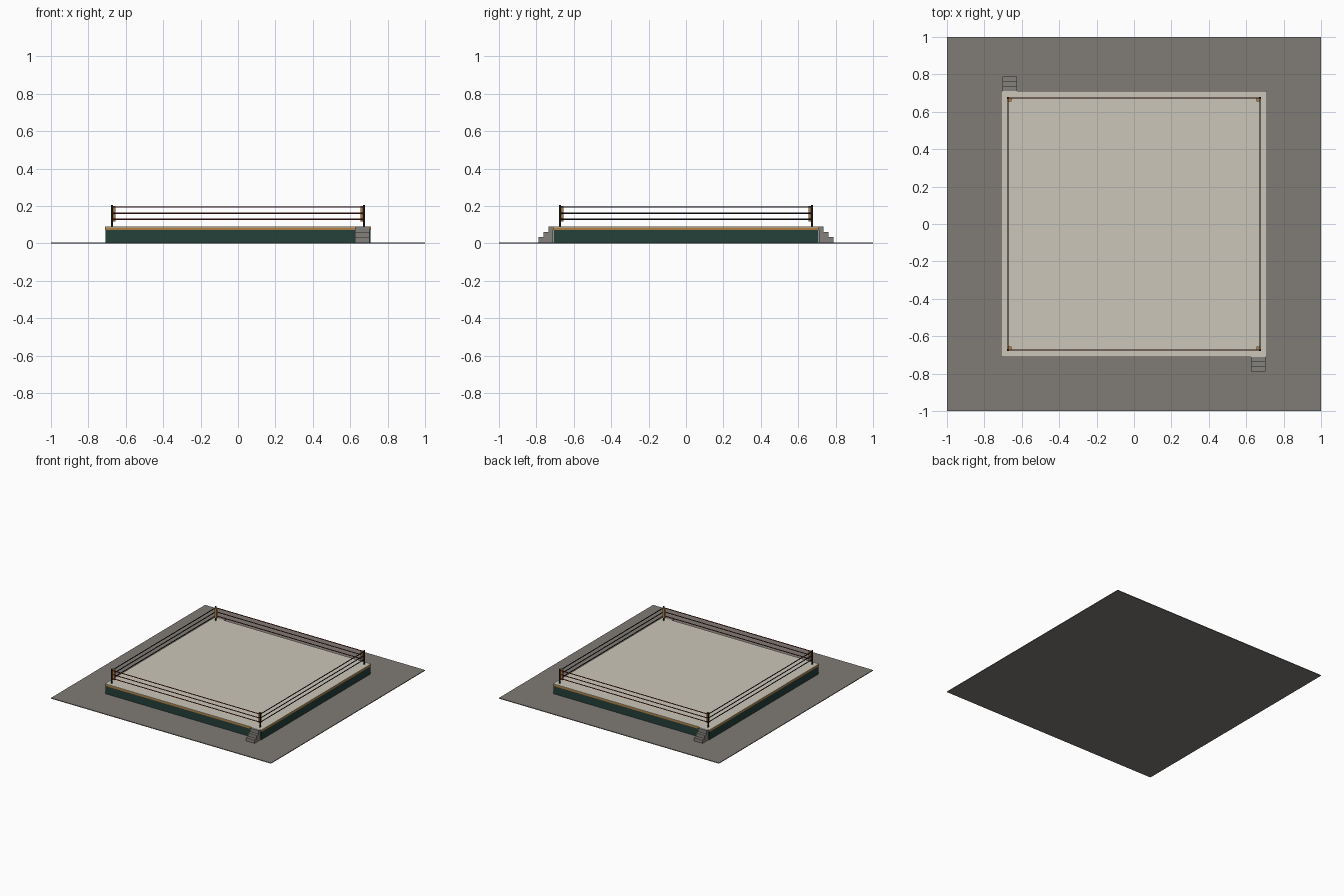
import bpy, math
from mathutils import Vector

if "Cube" in bpy.data.objects:
    bpy.data.objects.remove(bpy.data.objects["Cube"])


def material(name, rgb):
    m = bpy.data.materials.new(name)
    m.diffuse_color = (*rgb, 1)
    m.use_nodes = True
    m.node_tree.nodes["Principled BSDF"].inputs["Base Color"].default_value = m.diffuse_color
    return m


FLOOR = material("floor grey", (0.215, 0.198, 0.18))
STEP = material("step grey", (0.23, 0.22, 0.2))
CANVAS = material("canvas beige", (0.6, 0.565, 0.48))
SKIRT = material("skirt dark green", (0.018, 0.05, 0.042))
TRIM = material("trim ochre", (0.45, 0.22, 0.06))
BLACK = material("post black", (0.012, 0.012, 0.014))
RED = material("rope dark red", (0.2, 0.02, 0.018))


def box(name, lo, hi, mat):
    lo, hi = Vector(lo), Vector(hi)
    bpy.ops.mesh.primitive_cube_add(size=1, location=(lo + hi) / 2)
    o = bpy.context.object
    o.name = name
    o.scale = hi - lo
    o.data.materials.append(mat)
    return o


def rod(name, a, b, r, mat, sides=8):
    a, b = Vector(a), Vector(b)
    d = b - a
    bpy.ops.mesh.primitive_cylinder_add(vertices=sides, radius=r, depth=d.length,
                                        location=(a + b) / 2)
    o = bpy.context.object
    o.name = name
    o.rotation_euler = d.to_track_quat('Z', 'Y').to_euler()
    o.data.materials.append(mat)
    bpy.ops.object.shade_smooth_by_angle(angle=math.radians(50))
    return o


# Floor slab and layered platform
box("floor", (-1, -1, 0), (1, 1, 0.006), FLOOR)
box("platform_skirt", (-0.708, -0.708, 0.006), (0.708, 0.708, 0.072), SKIRT)
box("platform_trim", (-0.712, -0.712, 0.072), (0.712, 0.712, 0.086), TRIM)
box("canvas", (-0.712, -0.712, 0.086), (0.712, 0.712, 0.09), CANVAS)

# Three-step stairs at two opposite corners
for s, side in ((1, "front"), (-1, "back")):
    for i in range(3):
        xs = sorted((s * 0.625, s * 0.702))
        ys = sorted((-s * 0.712, -s * (0.788 - i * 0.0265)))
        z0 = 0.006 + i * 0.028
        box(f"{side}_step_{i + 1}", (xs[0], ys[0], z0), (xs[1], ys[1], z0 + 0.028), STEP)

# Corner posts with pads on their inner side
P = 0.674
for sx in (-1, 1):
    for sy in (-1, 1):
        rod("corner_post", (sx * P, sy * P, 0.09), (sx * P, sy * P, 0.206), 0.006, BLACK, 12)
        xs, ys = sorted((sx * 0.654, sx * 0.671)), sorted((sy * 0.654, sy * 0.671))
        box("corner_pad", (xs[0], ys[0], 0.117), (xs[1], ys[1], 0.2), TRIM)

# Three ropes per side
for z in (0.129, 0.162, 0.195):
    for s in (-1, 1):
        rod("rope_across", (-P, s * P, z), (P, s * P, z), 0.0035, RED)
        rod("rope_side", (s * P, -P, z), (s * P, P, z), 0.0035, BLACK)
